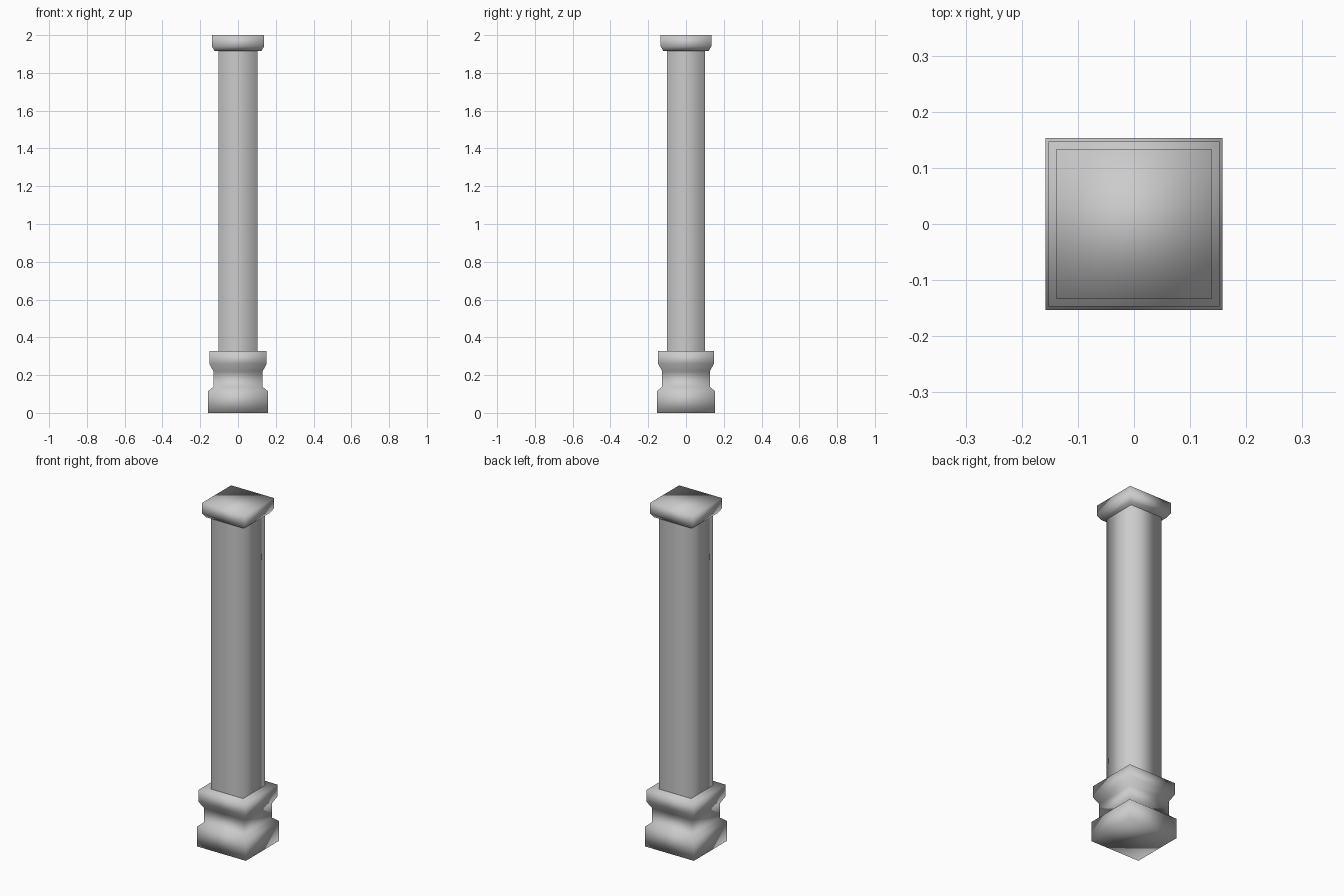
import bpy
import bmesh

if "Cube" in bpy.data.objects:
    bpy.data.objects.remove(bpy.data.objects["Cube"], do_unlink=True)

DEPTH_RATIO = 0.97  # the column is slightly shallower than wide

stone = bpy.data.materials.new("grey stone")
stone.use_nodes = True
grey = (0.6, 0.6, 0.6, 1)
stone.diffuse_color = grey
stone.node_tree.nodes["Principled BSDF"].inputs["Base Color"].default_value = grey


def square_loft(name, profile, capped=True):
    """Stack rectangles from (half width, height) pairs and skin them."""
    bm = bmesh.new()
    rings = []
    for half, z in profile:
        d = half * DEPTH_RATIO
        corners = [(-half, -d), (half, -d), (half, d), (-half, d)]
        rings.append([bm.verts.new((x, y, z)) for x, y in corners])
    for low, high in zip(rings, rings[1:]):
        for i in range(4):
            j = (i + 1) % 4
            bm.faces.new((low[i], low[j], high[j], high[i]))
    if capped:
        bm.faces.new(rings[0][::-1])
        bm.faces.new(rings[-1])
    for face in bm.faces:
        face.smooth = True
    mesh = bpy.data.meshes.new(name)
    bm.to_mesh(mesh)
    bm.free()
    mesh.materials.append(stone)
    obj = bpy.data.objects.new(name, mesh)
    bpy.context.collection.objects.link(obj)
    return obj


# Moulded pedestal with a narrow waist
square_loft("pedestal", [(0.158, 0), (0.158, 0.115), (0.13, 0.138),
                         (0.13, 0.22), (0.152, 0.26), (0.152, 0.328)])

# Plain square shaft, ends hidden against pedestal and capital
square_loft("shaft", [(0.103, 0.328), (0.103, 1.915)], capped=False)

# Capital with a chamfered underside
square_loft("capital", [(0.123, 1.915), (0.138, 1.94), (0.138, 2)])
